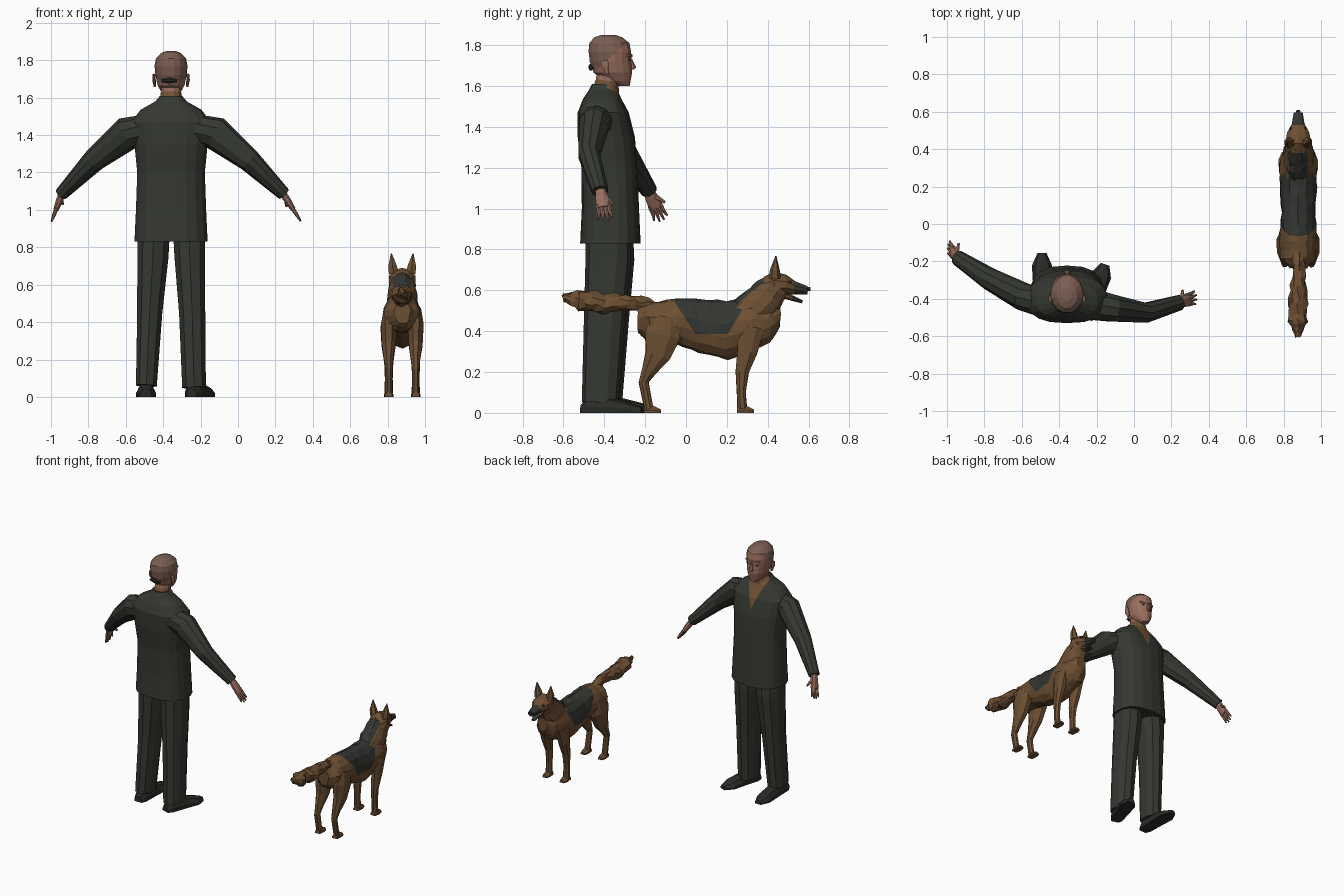
import bpy, bmesh, math, random
from mathutils import Vector

random.seed(4)
if "Cube" in bpy.data.objects:
    bpy.data.objects.remove(bpy.data.objects["Cube"])

X, Y, Z = Vector((1, 0, 0)), Vector((0, 1, 0)), Vector((0, 0, 1))
MAN, DOG = -0.358, 0.878   # centre lines of the two figures


def material(name, r, g, b):
    mat = bpy.data.materials.new(name)
    mat.use_nodes = True
    mat.diffuse_color = (r, g, b, 1)
    node = mat.node_tree.nodes["Principled BSDF"]
    node.inputs["Base Color"].default_value = (r, g, b, 1)
    node.inputs["Roughness"].default_value = 0.9
    return mat


suit = material("dark suit cloth", .036, .04, .031)
leather = material("shoe leather", .022, .024, .02)
skin = material("skin", .32, .155, .11)
hair = material("thin hair", .2, .112, .086)
shirt = material("brown shirt", .17, .085, .036)
fur = material("brown fur", .15, .078, .032)
black = material("black fur", .034, .037, .032)


def superpoint(angle, power):
    c, s = math.cos(angle), math.sin(angle)
    return math.copysign(abs(c) ** power, c), math.copysign(abs(s) ** power, s)


def loft(name, rings, mat, sides=10, ref=X, axis=None, power=1.0, steps=1, rough=0.0):
    """Skin rings (x, y, z, radius along ref, other radius), never below the floor."""
    fine = []
    for a, b in zip(rings, rings[1:]):
        for i in range(steps):
            fine.append([p + (q - p) * i / steps for p, q in zip(a, b)])
    fine.append(list(rings[-1]))
    centres = [Vector(r[:3]) for r in fine]
    bm = bmesh.new()
    loops = []
    for i, ring in enumerate(fine):
        ahead = centres[min(i + 1, len(fine) - 1)]
        behind = centres[max(i - 1, 0)]
        along = axis or (ahead - behind).normalized()
        side = (ref - along * ref.dot(along)).normalized()
        other = along.cross(side)
        loop = []
        for k in range(sides):
            c, s = superpoint(2 * math.pi * (k + .5) / sides, power)
            p = centres[i] + side * c * ring[3] + other * s * ring[4]
            p += Vector([random.uniform(-rough, rough) for _ in range(3)])
            p.z = max(p.z, 0)
            loop.append(bm.verts.new(p))
        loops.append(loop)
    for low, high in zip(loops, loops[1:]):
        for k in range(sides):
            n = (k + 1) % sides
            bm.faces.new((low[k], low[n], high[n], high[k]))
    bm.faces.new(loops[0][::-1])
    bm.faces.new(loops[-1])
    bmesh.ops.recalc_face_normals(bm, faces=bm.faces)
    mesh = bpy.data.meshes.new(name)
    bm.to_mesh(mesh)
    bm.free()
    mesh.materials.append(mat)
    obj = bpy.data.objects.new(name, mesh)
    bpy.context.collection.objects.link(obj)
    return obj


def paint(obj, planes, mat, facing=None):
    """Cut along planes and colour the faces on the inner side of them all."""
    bm = bmesh.new()
    bm.from_mesh(obj.data)
    planes = [(Vector(p), Vector(n).normalized()) for p, n in planes]
    for point, normal in planes:
        geom = bm.verts[:] + bm.edges[:] + bm.faces[:]
        bmesh.ops.bisect_plane(bm, geom=geom, plane_co=point, plane_no=normal)
    bm.normal_update()
    obj.data.materials.append(mat)
    for f in bm.faces:
        centre = f.calc_center_median()
        inside = all((centre - p).dot(n) > 0 for p, n in planes)
        if inside and (facing is None or f.normal.dot(facing) > 0):
            f.material_index = len(obj.data.materials) - 1
    bm.to_mesh(obj.data)
    bm.free()


def upright(centre, profile):
    return [(centre, y, z, a, b) for y, z, a, b in profile]


# Jacket, with the open shirt front cut into it
jacket = loft("jacket", upright(MAN, [
    (-.37, .83, .198, .148), (-.37, 1, .19, .14), (-.375, 1.2, .183, .137),
    (-.39, 1.35, .198, .14), (-.405, 1.47, .215, .125), (-.41, 1.535, .165, .095),
    (-.405, 1.58, .085, .07), (-.4, 1.61, .06, .06)]), suit, 18, axis=Z, power=.8)
paint(jacket, [((MAN, 0, 1.4), (1, 0, .4)), ((MAN, 0, 1.4), (-1, 0, .4))], shirt, Y)
loft("shirt_collar", upright(MAN, [
    (-.395, 1.565, .066, .07), (-.385, 1.625, .057, .058)]), shirt, 12)

# Sleeves
loft("left_sleeve", [
    (-.46, -.42, 1.44, .09, .075), (-.59, -.39, 1.41, .075, .09),
    (-.77, -.295, 1.265, .06, .062), (-.945, -.18, 1.085, .042, .036)], suit, 10, Y)
loft("right_sleeve", [
    (-.25, -.425, 1.44, .09, .075), (-.12, -.45, 1.41, .075, .09),
    (.06, -.475, 1.265, .055, .062), (.245, -.42, 1.085, .042, .036)], suit, 10, Y)


# Hands with four fingers and a thumb
def hand(name, wrist, tip, inward):
    wrist, tip = Vector(wrist), Vector(tip)
    reach = tip - wrist
    along = reach.normalized()
    spread = (Y - along * Y.dot(along)).normalized()
    knuckle = wrist + reach * .55
    loft(name + "_palm", [(*wrist, .026, .02), (*(wrist + reach * .25), .034, .02),
                          (*knuckle, .036, .015)], skin, 8, Y)
    for i in range(4):
        shift = spread * (i - 1.5) * .018
        end = tip + shift * 1.3 - reach * abs(i - 1.5) * .08
        loft(f"{name}_finger_{i}", [(*(knuckle + shift - reach * .1), .01, .011),
             (*(knuckle + shift + reach * .15), .01, .01), (*end, .005, .005)], skin, 6, Y)
    root = wrist + reach * .2 + spread * .015
    end = wrist + reach * .5 + spread * .05 + X * inward * .025
    loft(name + "_thumb", [(*root, .014, .014), (*end, .007, .007)], skin, 6, Y)


hand("left_hand", (-.94, -.185, 1.09), (-.998, -.115, .935), 1)
hand("right_hand", (.24, -.42, 1.09), (.338, -.39, .935), -1)

# Trousers and shoes
loft("left_trouser", [
    (-.45, -.37, .9, .09, .11), (-.455, -.365, .75, .087, .112),
    (-.472, -.375, .45, .07, .095), (-.49, -.4, .06, .058, .088)], suit, 10, power=.85)
loft("right_trouser", [
    (-.262, -.38, .9, .09, .11), (-.258, -.38, .75, .085, .112),
    (-.245, -.4, .45, .073, .1), (-.235, -.42, .05, .066, .09)], suit, 10, power=.85)


def shoe(name, heel, toe):
    heel, toe = Vector(heel), Vector(toe)
    profile = [(0, .03, .045), (.1, .046, .08), (.5, .05, .075), (.8, .056, .05), (1, .025, .03)]
    loft(name, [(*heel.lerp(toe, t), a, b) for t, a, b in profile], leather, 10, power=.8)


shoe("left_shoe", (-.492, -.49, 0), (-.492, -.155, 0))
shoe("right_shoe", (-.25, -.51, 0), (-.155, -.215, 0))

# Head, face and ears
loft("neck", upright(MAN, [(-.4, 1.55, .055, .055), (-.375, 1.68, .055, .06)]), skin, 12)
head = loft("head", upright(MAN, [
    (-.305, 1.6, .026, .03), (-.332, 1.625, .05, .062), (-.358, 1.665, .073, .096),
    (-.37, 1.72, .085, .103), (-.373, 1.77, .09, .106), (-.375, 1.81, .082, .1),
    (-.38, 1.838, .055, .07), (-.38, 1.85, .025, .035)]), skin, 16, axis=Z)
paint(head, [((MAN, -.29, 1.81), (0, -.13, .15))], hair)
loft("nose", upright(MAN, [(-.273, 1.735, .008, .008), (-.262, 1.69, .016, .018),
                           (-.27, 1.68, .014, .012)]), skin, 6, axis=Z)
loft("brow", [(MAN - .055, -.293, 1.75, .012, .01), (MAN, -.272, 1.748, .012, .012),
              (MAN + .055, -.293, 1.75, .012, .01)], skin, 6, Y)
loft("mouth", [(MAN - .025, -.279, 1.65, .006, .003),
               (MAN + .025, -.279, 1.65, .006, .003)], hair, 6, Y)
for label, s in (("left", -1), ("right", 1)):
    x = MAN + s * .034
    loft(label + "_eye", [(x - .012, -.279, 1.728, .005, .004),
                          (x + .012, -.279, 1.728, .005, .004)], leather, 6, Y)
    x = MAN + s * .086
    loft(label + "_ear", [(x, -.385, 1.66, .007, .01), (x + s * .005, -.395, 1.695, .01, .02),
                          (x + s * .005, -.4, 1.725, .008, .02)], skin, 8)
loft("nape_patch", [(MAN - .05, -.458, 1.69, .01, .008), (MAN - .01, -.467, 1.692, .01, .018),
                    (MAN + .03, -.463, 1.69, .01, .008)], leather, 8, Y)

# Dog body with the black saddle
body = loft("dog_body", upright(DOG, [
    (-.235, .45, .045, .06), (-.18, .445, .095, .095), (-.05, .45, .1, .112),
    (.06, .425, .092, .13), (.2, .405, .1, .145), (.32, .43, .103, .13),
    (.41, .44, .08, .1), (.46, .47, .04, .05)]), fur, 14, axis=Y, steps=3, rough=.005)
paint(body, [((DOG, 0, .385), Z), ((DOG, -.06, .55), (0, .17, .11)),
             ((DOG, .29, .53), (0, -.15, .09))], black)
neck = loft("dog_neck", upright(DOG, [
    (.27, .44, .085, .1), (.37, .54, .082, .098), (.45, .63, .066, .07)]),
    fur, 12, steps=4, rough=.006)
paint(neck, [((DOG - .05, 0, 0), X), ((DOG + .05, 0, 0), -X)], black, Vector((0, -.7, .3)))
tail = loft("dog_tail", upright(DOG, [
    (-.14, .515, .03, .03), (-.25, .54, .034, .036), (-.4, .535, .05, .048),
    (-.52, .552, .05, .047), (-.605, .565, .012, .015)]), fur, 10, steps=4, rough=.009)

# Dog head, jaw and nose
skull = loft("dog_head", upright(DOG, [
    (.38, .615, .05, .05), (.43, .63, .074, .06), (.49, .627, .062, .05),
    (.535, .612, .036, .032), (.595, .6, .025, .02)]), fur, 10, axis=Y)
paint(skull, [((DOG, .53, 0), Y)], black)
jaw = loft("dog_jaw", upright(DOG, [
    (.47, .58, .035, .02), (.53, .558, .024, .013), (.57, .543, .014, .008)]), fur, 8)
paint(jaw, [((DOG, .52, 0), Y)], black)
loft("dog_nose", upright(DOG, [(.585, .607, .016, .014), (.61, .605, .01, .009)]), black, 8)

# Dog ears, eyes, legs and paws
for label, s in (("left", -1), ("right", 1)):
    x = DOG + s * .072
    loft(f"dog_{label}_ear", [
        (DOG + s * .045, .435, .66, .03, .03), (DOG + s * .052, .435, .7, .026, .024),
        (DOG + s * .058, .44, .767, .003, .003)], fur, 6)
    loft(f"dog_{label}_eye", upright(DOG + s * .04, [
        (.502, .643, .01, .008), (.517, .64, .006, .005)]), black, 6)
    loft(f"dog_{label}_front_leg", upright(x, [
        (.32, .42, .035, .07), (.3, .3, .034, .052), (.275, .2, .027, .034),
        (.27, .1, .021, .024), (.275, .02, .023, .025)]), fur, 8, rough=.002)
    loft(f"dog_{label}_hind_leg", upright(x, [
        (-.1, .47, .03, .07), (-.115, .38, .046, .095), (-.14, .28, .04, .066),
        (-.185, .2, .027, .036), (-.207, .15, .021, .025), (-.182, .02, .022, .023)]),
        fur, 8, rough=.002)
    for place, y in (("front", .25), ("hind", -.205)):
        loft(f"dog_{label}_{place}_paw", upright(x, [
            (y, 0, .022, .03), (y + .05, 0, .028, .036), (y + .082, 0, .018, .018)]), fur, 8)
